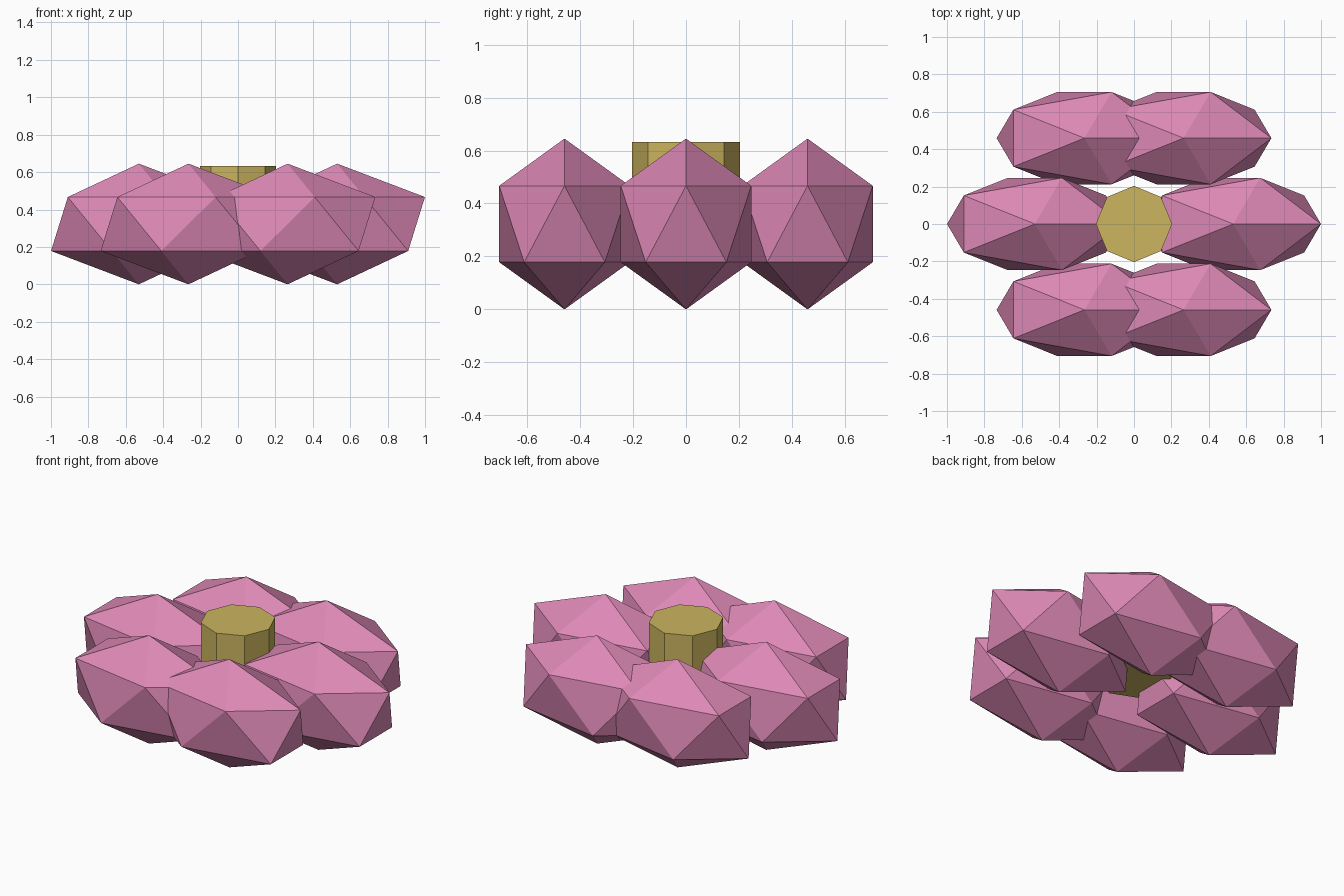
import bpy
import math

if "Cube" in bpy.data.objects:
    bpy.data.objects.remove(bpy.data.objects["Cube"])


def material(name, color):
    m = bpy.data.materials.new(name)
    m.diffuse_color = (*color, 1.0)
    m.use_nodes = True
    m.node_tree.nodes["Principled BSDF"].inputs["Base Color"].default_value = m.diffuse_color
    return m


pink = material("petal pink", (0.73, 0.25, 0.47))
gold = material("core gold", (0.60, 0.46, 0.115))

# Six petals: stretched icosahedra, all facing the same way, in a ring
RING = 0.53
for i in range(6):
    a = math.radians(60 * i)
    bpy.ops.mesh.primitive_ico_sphere_add(
        subdivisions=1, radius=1,
        location=(RING * math.cos(a), RING * math.sin(a), 0.3225))
    petal = bpy.context.object
    petal.name = f"petal_{i + 1}"
    petal.scale = (0.525, 0.29, 0.3225)
    petal.data.materials.append(pink)

# Eight-sided flower core
TOP, BOTTOM = 0.632, 0.28
bpy.ops.mesh.primitive_cylinder_add(
    vertices=8, radius=0.204, depth=TOP - BOTTOM,
    location=(0, 0, (TOP + BOTTOM) / 2))
core = bpy.context.object
core.name = "flower_core"
core.data.materials.append(gold)
